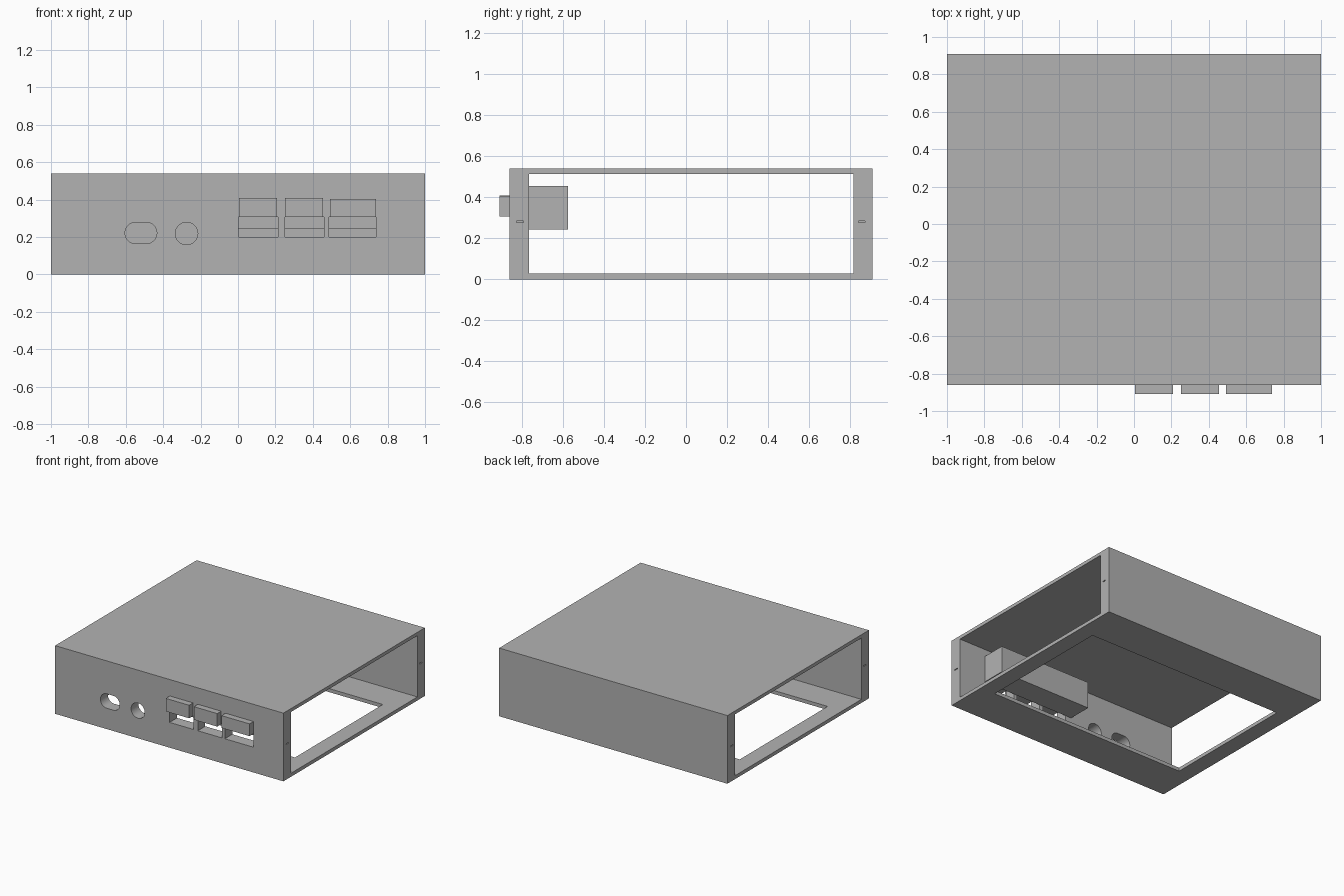
import bpy, bmesh, math

if "Cube" in bpy.data.objects:
    bpy.data.objects.remove(bpy.data.objects["Cube"])

grey = bpy.data.materials.new("plain grey")
grey.diffuse_color = (0.448, 0.448, 0.448, 1)
grey.use_nodes = True
grey.node_tree.nodes["Principled BSDF"].inputs["Base Color"].default_value = grey.diffuse_color


def obj_from_bmesh(name, bm):
    bmesh.ops.recalc_face_normals(bm, faces=bm.faces)
    me = bpy.data.meshes.new(name)
    bm.to_mesh(me)
    bm.free()
    ob = bpy.data.objects.new(name, me)
    bpy.context.collection.objects.link(ob)
    me.materials.append(grey)
    return ob


def box(name, x0, x1, y0, y1, z0, z1):
    bm = bmesh.new()
    bmesh.ops.create_cube(bm, size=1)
    for v in bm.verts:
        v.co.x = x1 if v.co.x > 0 else x0
        v.co.y = y1 if v.co.y > 0 else y0
        v.co.z = z1 if v.co.z > 0 else z0
    return obj_from_bmesh(name, bm)


def slot(name, x0, x1, z, r, y0, y1, n=24):
    # round-ended prism along y; a circle when x0 == x1
    pts = []
    for cx, start in ((x1, -math.pi / 2), (x0, math.pi / 2)):
        steps = n if x0 == x1 else n + 1
        for i in range(steps):
            a = start + math.pi * i / n
            pts.append((cx + r * math.cos(a), z + r * math.sin(a)))
    bm = bmesh.new()
    face = bm.faces.new([bm.verts.new((x, y0, zz)) for x, zz in pts])
    ext = bmesh.ops.extrude_face_region(bm, geom=[face])
    for g in ext["geom"]:
        if isinstance(g, bmesh.types.BMVert):
            g.co.y = y1
    return obj_from_bmesh(name, bm)


def cut(target, cutter):
    cutter.hide_render = True
    mod = target.modifiers.new("cut", "BOOLEAN")
    mod.operation = "DIFFERENCE"
    mod.solver = "EXACT"
    mod.object = cutter
    bpy.context.view_layer.objects.active = target
    bpy.ops.object.modifier_apply(modifier=mod.name)
    bpy.data.objects.remove(cutter)


# sleeve-shaped case, open at both ends
case = box("case", -1, 1, -0.86, 0.91, 0, 0.54)
cut(case, box("cavity", -1.2, 1.2, -0.767, 0.817, 0.028, 0.513))

# large window in the floor
cut(case, box("floor_window", -0.87, 0.87, -0.53, 0.57, -0.1, 0.1))

# oblong and round front sockets
cut(case, slot("oblong_socket", -0.547, -0.491, 0.222, 0.057, -1, -0.7))
cut(case, slot("round_socket", -0.275, -0.275, 0.219, 0.06, -1, -0.7))

# thin slits in the end faces of the walls
for side in (-1, 1):
    for y in (-0.81, 0.857):
        x0, x1 = sorted((side * 0.97, side * 1.05))
        cut(case, box("end_slit", x0, x1, y - 0.016, y + 0.016, 0.277, 0.284))

# three keys, each above an opening through the front wall
keys = (
    (0.005, 0.209, 0.003, 0.214, 0.41),
    (0.25, 0.455, 0.25, 0.46, 0.41),
    (0.492, 0.738, 0.487, 0.738, 0.404),
)
for i, (kx0, kx1, hx0, hx1, top) in enumerate(keys, 1):
    cut(case, box("key_opening", hx0, hx1, -1, -0.7, 0.2, 0.307))
    box(f"key_{i}", kx0, kx1, -0.91, -0.80, 0.307, top)

# switch housing behind the front wall
box("switch_housing", -0.05, 0.765, -0.767, -0.575, 0.243, 0.455)
